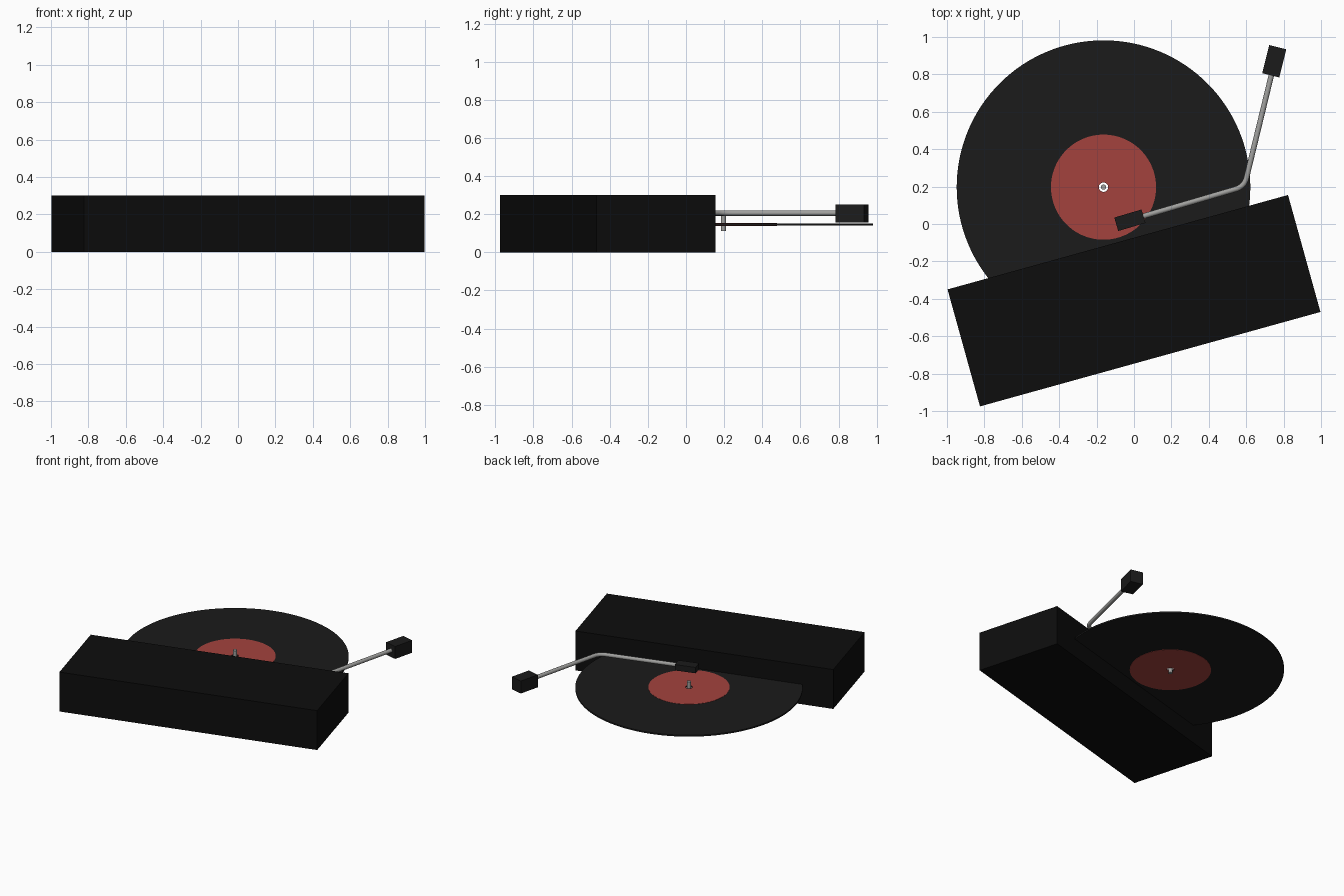
import bpy, bmesh, math
from mathutils import Vector

if "Cube" in bpy.data.objects:
    bpy.data.objects.remove(bpy.data.objects["Cube"])

CENTRE = Vector((-0.163, 0.197, 0.146))
ARM_Z = 0.206


def material(name, rgb):
    m = bpy.data.materials.new(name)
    m.diffuse_color = (*rgb, 1)
    m.use_nodes = True
    m.node_tree.nodes["Principled BSDF"].inputs["Base Color"].default_value = m.diffuse_color
    return m


black = material("black", (0.004, 0.004, 0.004))
vinyl = material("vinyl", (0.011, 0.011, 0.011))
red = material("label_red", (0.37, 0.055, 0.048))
metal = material("metal", (0.35, 0.35, 0.34))


def smooth(ob):
    bpy.ops.object.select_all(action='DESELECT')
    ob.select_set(True)
    bpy.context.view_layer.objects.active = ob
    bpy.ops.object.shade_smooth_by_angle(angle=math.radians(35))


def box(name, loc, size, angle, mat):
    bpy.ops.mesh.primitive_cube_add(size=1, location=loc, rotation=(0, 0, math.radians(angle)))
    ob = bpy.context.object
    ob.name = name
    ob.scale = size
    ob.data.materials.append(mat)
    return ob


def ring(name, inner, outer, thick, mat, n=128):
    # flat disc with a centre hole: closed rectangular section swept round
    bm = bmesh.new()
    h = thick / 2
    section = [(inner, -h), (outer, -h), (outer, h), (inner, h)]
    loops = []
    for i in range(n):
        a = math.tau * i / n
        loops.append([bm.verts.new((r * math.cos(a), r * math.sin(a), z)) for r, z in section])
    for i in range(n):
        a, b = loops[i], loops[(i + 1) % n]
        for j in range(4):
            k = (j + 1) % 4
            bm.faces.new((a[j], b[j], b[k], a[k]))
    bmesh.ops.recalc_face_normals(bm, faces=bm.faces)
    me = bpy.data.meshes.new(name)
    bm.to_mesh(me)
    bm.free()
    ob = bpy.data.objects.new(name, me)
    bpy.context.collection.objects.link(ob)
    ob.location = CENTRE
    me.materials.append(mat)
    smooth(ob)
    return ob


# Player body
box("player_body", (0, -0.41, 0.15), (1.889, 0.649, 0.30), 15.5, black)

# Record and its label, open at the centre hole
ring("record", 0.025, 0.785, 0.011, vinyl)
ring("record_label", 0.025, 0.281, 0.014, red)

# Spindle through the hole
bpy.ops.mesh.primitive_cylinder_add(vertices=24, radius=0.014, depth=0.085,
                                    location=(CENTRE.x, CENTRE.y, 0.155))
spindle = bpy.context.object
spindle.name = "spindle"
spindle.data.materials.append(metal)
smooth(spindle)

# Bent tone arm: straight runs joined by a rounded elbow
start, elbow, end = Vector((0.0, 0.027)), Vector((0.59, 0.2)), Vector((0.75, 0.86))
p = elbow + (start - elbow).normalized() * 0.05
q = elbow + (end - elbow).normalized() * 0.05
steps = [i / 8 for i in range(9)]
path = [start] + [p * (1 - t) ** 2 + elbow * 2 * t * (1 - t) + q * t * t for t in steps] + [end]
cu = bpy.data.curves.new("tone_arm", 'CURVE')
cu.dimensions = '3D'
cu.bevel_depth = 0.0145
cu.bevel_resolution = 4
cu.use_fill_caps = True
spline = cu.splines.new('POLY')
spline.points.add(len(path) - 1)
for pt, v in zip(spline.points, path):
    pt.co = (v.x, v.y, ARM_Z, 1)
cu.materials.append(metal)
arm = bpy.data.objects.new("tone_arm", cu)
bpy.context.collection.objects.link(arm)

# Cartridge head and counterweight
box("cartridge_head", (-0.022, 0.02, 0.202), (0.152, 0.075, 0.045), 16.5, vinyl)
box("counterweight", (0.75, 0.87, 0.204), (0.155, 0.094, 0.095), 76, vinyl)
